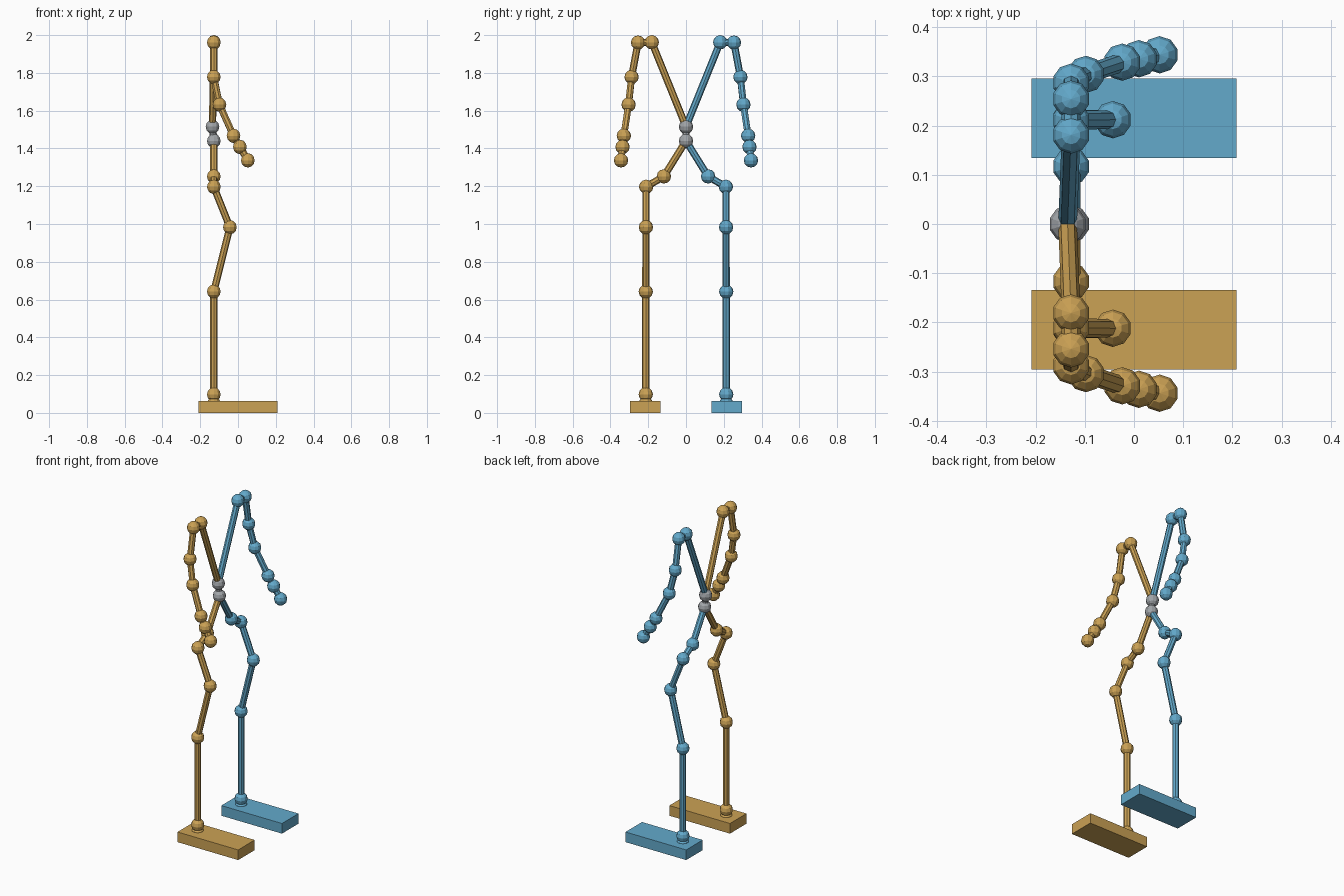
import bpy
from mathutils import Vector

cube = bpy.data.objects.get("Cube")
if cube:
    bpy.data.objects.remove(cube)

JOINT_R, BONE_R = 0.038, 0.019


def material(name, rgb):
    mat = bpy.data.materials.new(name)
    mat.use_nodes = True
    color = (*rgb, 1)
    mat.diffuse_color = color
    mat.node_tree.nodes["Principled BSDF"].inputs["Base Color"].default_value = color
    return mat


blue = material("sky blue", (0.125, 0.40, 0.60))
ochre = material("ochre", (0.60, 0.36, 0.09))
grey = material("grey", (0.36, 0.38, 0.40))


def finish(name, mat):
    obj = bpy.context.object
    obj.name = name
    obj.data.materials.append(mat)
    return obj


def joint(name, pos, mat):
    bpy.ops.mesh.primitive_uv_sphere_add(segments=10, ring_count=6, radius=JOINT_R, location=pos)
    finish(name, mat)


def bone(name, start, end, mat):
    a, b = Vector(start), Vector(end)
    bpy.ops.mesh.primitive_cylinder_add(vertices=8, radius=BONE_R, depth=(b - a).length,
                                        location=(a + b) / 2)
    obj = finish(name, mat)
    obj.rotation_euler = (b - a).to_track_quat("Z", "Y").to_euler()


def chain(prefix, side, root, parts, mat):
    """Joints along a limb, each linked by a bone to the one before."""
    last = Vector(root)
    for name, (x, y, z) in parts:
        pos = Vector((x, y * side, z))
        joint(f"{prefix}_{name}_joint", pos, mat)
        bone(f"{prefix}_{name}_bone", last, pos, mat)
        last = pos


# Spine
chest, pelvis = (-0.135, 0, 1.515), (-0.128, 0, 1.44)
joint("chest_joint", chest, grey)
joint("pelvis_joint", pelvis, grey)
bone("spine_bone", pelvis, chest, grey)

# Limb paths, mirrored across y
arm = [("collar", (-0.128, 0.181, 1.962)), ("shoulder", (-0.128, 0.254, 1.96)),
       ("upper_arm", (-0.128, 0.288, 1.778)), ("elbow", (-0.098, 0.304, 1.632)),
       ("forearm", (-0.024, 0.329, 1.467)), ("wrist", (0.01, 0.336, 1.408)),
       ("hand", (0.052, 0.344, 1.337))]
leg = [("hip", (-0.128, 0.117, 1.252)), ("thigh", (-0.128, 0.211, 1.197)),
       ("knee", (-0.043, 0.212, 0.983)), ("shin", (-0.128, 0.213, 0.642)),
       ("ankle", (-0.128, 0.213, 0.098)), ("heel", (-0.128, 0.213, 0.048))]

for prefix, side, mat in (("back", 1, blue), ("front", -1, ochre)):
    chain(prefix, side, chest, arm, mat)
    chain(prefix, side, pelvis, leg, mat)
    # Foot slab
    bpy.ops.mesh.primitive_cube_add(size=1, location=(0, side * 0.215, 0.0315))
    foot = finish(f"{prefix}_foot", mat)
    foot.scale = (0.417, 0.162, 0.063)
